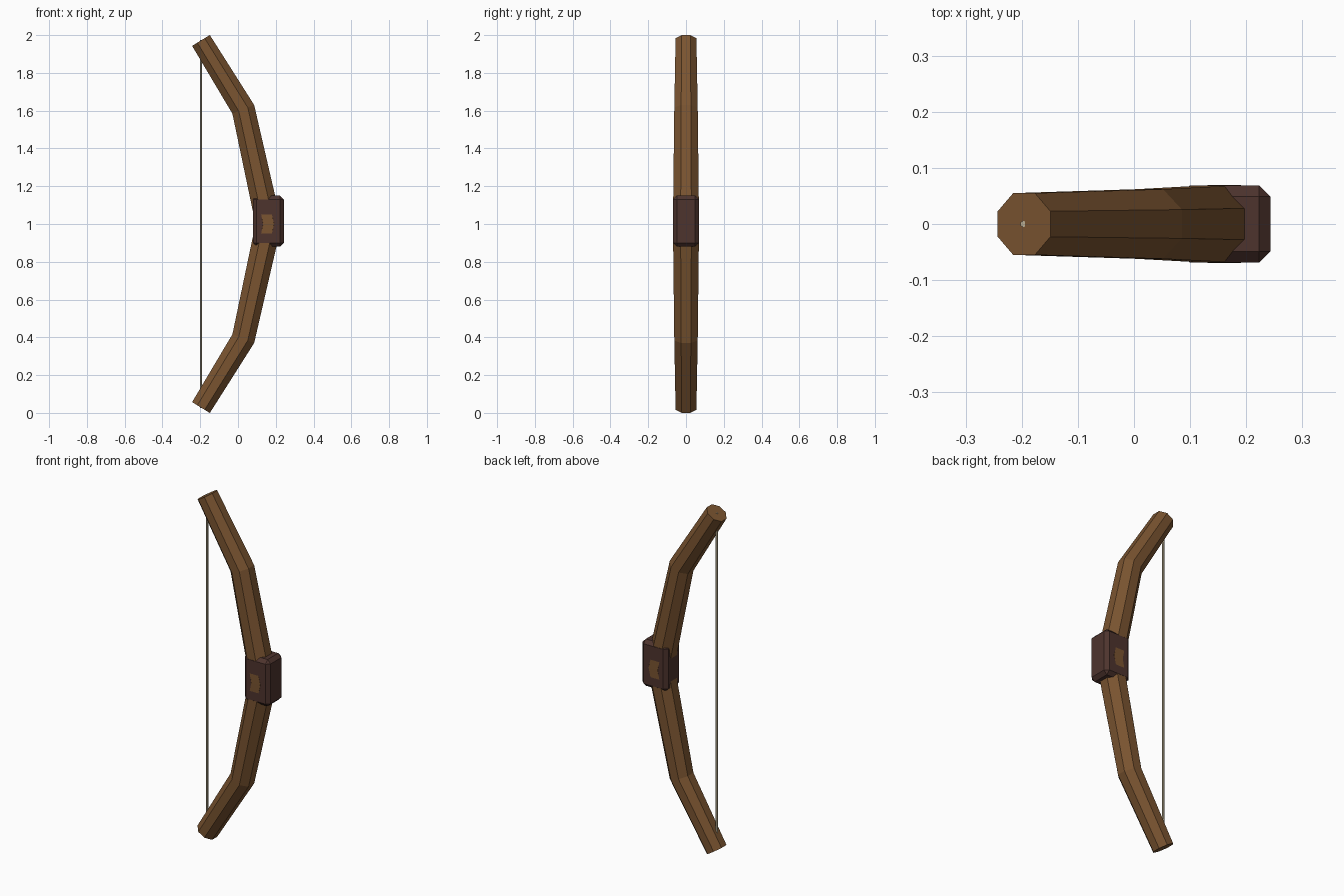
import bpy, bmesh, math
from mathutils import Vector

if "Cube" in bpy.data.objects:
    bpy.data.objects.remove(bpy.data.objects["Cube"])


def material(name, rgb):
    m = bpy.data.materials.new(name)
    m.diffuse_color = (*rgb, 1)
    m.use_nodes = True
    m.node_tree.nodes["Principled BSDF"].inputs["Base Color"].default_value = m.diffuse_color
    return m


wood = material("warm wood", (0.195, 0.089, 0.030))
leather = material("dark leather", (0.076, 0.034, 0.027))
cord = material("pale cord", (0.50, 0.43, 0.29))


def finish(bm, name, mat):
    bmesh.ops.recalc_face_normals(bm, faces=bm.faces)
    me = bpy.data.meshes.new(name)
    bm.to_mesh(me)
    bm.free()
    me.materials.append(mat)
    ob = bpy.data.objects.new(name, me)
    bpy.context.collection.objects.link(ob)
    return ob


# Bow stave: octagonal section swept along a bent path, mirrored about z = 1
upper = [(0.162, 0.0, 0.0692), (0.028, 0.607, 0.062), (-0.196, 0.9717, 0.055)]
path = [(x, 1 - h, r) for x, h, r in reversed(upper[1:])]
path += [(x, 1 + h, r) for x, h, r in upper]
points = [Vector((x, 0, z)) for x, z, r in path]

bm = bmesh.new()
rings = []
for i, p in enumerate(points):
    dirs = [(b - a).normalized() for a, b in zip(points, points[1:])]
    tangent = (dirs[max(i - 1, 0)] + dirs[min(i, len(dirs) - 1)]).normalized()
    side = Vector((tangent.z, 0, -tangent.x))
    radius = path[i][2] / math.cos(math.pi / 8)
    ring = []
    for k in range(8):
        a = math.pi / 8 + k * math.pi / 4
        ring.append(bm.verts.new(p + radius * (side * math.cos(a) + Vector((0, 1, 0)) * math.sin(a))))
    rings.append(ring)
for a, b in zip(rings, rings[1:]):
    for k in range(8):
        j = (k + 1) % 8
        bm.faces.new((a[k], a[j], b[j], b[k]))
bm.faces.new(rings[0])
bm.faces.new(rings[-1])
finish(bm, "bow_stave", wood)

# Grip: bevelled block around the middle of the stave
bm = bmesh.new()
bmesh.ops.create_cube(bm, size=1)
bmesh.ops.scale(bm, vec=(0.164, 0.1372, 0.27), verts=bm.verts)
bmesh.ops.translate(bm, vec=(0.161, 0, 1.015), verts=bm.verts)
bmesh.ops.bevel(bm, geom=bm.edges[:], offset=0.02, segments=1, affect='EDGES')
finish(bm, "grip", leather)

# Bowstring: thin straight cord between the tips
bm = bmesh.new()
bmesh.ops.create_cone(bm, cap_ends=True, segments=6, radius1=0.006, radius2=0.006, depth=1.946)
bmesh.ops.translate(bm, vec=(-0.197, 0, 1), verts=bm.verts)
finish(bm, "bowstring", cord)
